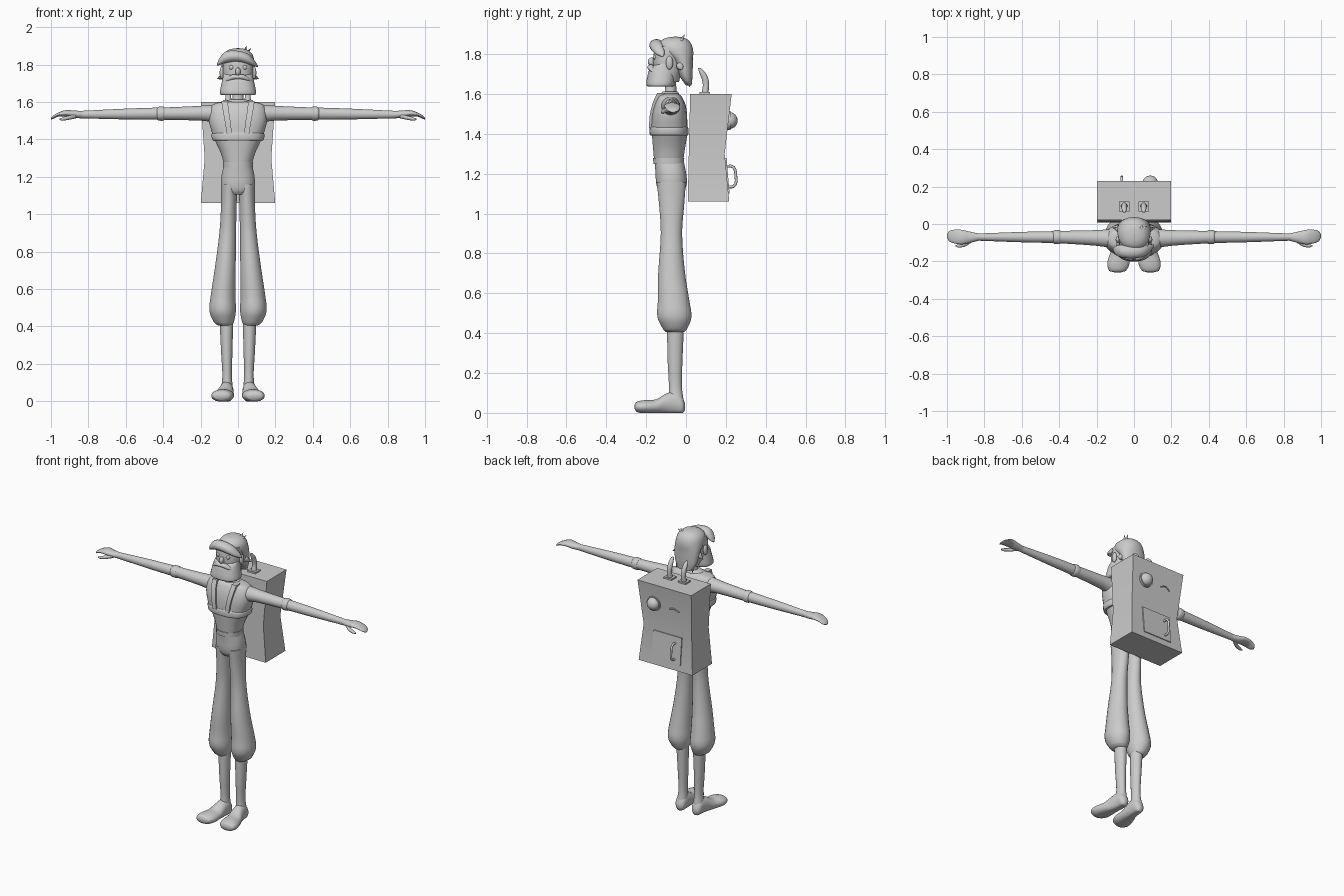
import bpy, bmesh, math
from mathutils import Vector


def finish(name, bm, mirror=False, angle=40):
    bmesh.ops.recalc_face_normals(bm, faces=bm.faces)
    me = bpy.data.meshes.new(name)
    bm.to_mesh(me)
    bm.free()
    ob = bpy.data.objects.new(name, me)
    bpy.context.collection.objects.link(ob)
    bpy.ops.object.select_all(action='DESELECT')
    ob.select_set(True)
    bpy.context.view_layer.objects.active = ob
    bpy.ops.object.shade_smooth_by_angle(angle=math.radians(angle))
    if mirror:
        ob.modifiers.new("Mirror", 'MIRROR').use_mirror_merge = False
    return ob


def smooth_rings(rings, steps):
    """Hermite interpolation of ring values along the loft axis."""
    n = len(rings)
    slope = []
    for i in range(n):
        a, b = rings[max(i - 1, 0)], rings[min(i + 1, n - 1)]
        slope.append([(q - p) / (b[0] - a[0]) for p, q in zip(a, b)])
    out = []
    for i in range(n - 1):
        a, b = rings[i], rings[i + 1]
        d = b[0] - a[0]
        for s in range(steps):
            u = s / steps
            h = (2*u**3 - 3*u*u + 1, u**3 - 2*u*u + u, 3*u*u - 2*u**3, u**3 - u*u)
            out.append([h[0]*p + h[1]*d*m + h[2]*q + h[3]*d*k
                        for p, m, q, k in zip(a, slope[i], b, slope[i + 1])])
    return out + [rings[-1]]


def loft(name, axis, rings, n=24, p=2.0, steps=4, mirror=False):
    """rings: (t, centre a, centre b, radius a, radius b); p shapes a superellipse."""
    bm = bmesh.new()
    loops = []
    for t, a, b, ra, rb in smooth_rings(rings, steps):
        loop = []
        for i in range(n):
            w = 2 * math.pi * (i + 0.5) / n
            c, s = math.cos(w), math.sin(w)
            if n == 4:
                c, s = c * math.sqrt(2), s * math.sqrt(2)
            u = a + max(ra, .001) * math.copysign(abs(c) ** (2 / p), c)
            v = b + max(rb, .001) * math.copysign(abs(s) ** (2 / p), s)
            co = {'X': (t, u, v), 'Y': (u, t, v), 'Z': (u, v, t)}[axis]
            loop.append(bm.verts.new((co[0], co[1], max(co[2], 0))))
        loops.append(loop)
    for l0, l1 in zip(loops, loops[1:]):
        for i in range(n):
            j = (i + 1) % n
            bm.faces.new((l0[i], l0[j], l1[j], l1[i]))
    bm.faces.new(loops[0])
    bm.faces.new(loops[-1])
    return finish(name, bm, mirror)


def ball(name, loc, scale, mirror=False):
    bm = bmesh.new()
    bmesh.ops.create_uvsphere(bm, u_segments=20, v_segments=12, radius=1)
    bmesh.ops.scale(bm, vec=scale, verts=bm.verts)
    bmesh.ops.translate(bm, vec=loc, verts=bm.verts)
    return finish(name, bm, mirror)


def box(name, loc, size, tilt=0, mirror=False):
    bm = bmesh.new()
    bmesh.ops.create_cube(bm, size=1)
    bmesh.ops.scale(bm, vec=size, verts=bm.verts)
    ob = finish(name, bm, mirror)
    ob.location, ob.rotation_euler.x = loc, tilt
    return ob


def spike(name, base, tip, r, mirror=False):
    bm = bmesh.new()
    bmesh.ops.create_cone(bm, segments=10, radius1=r, radius2=0, depth=1, cap_ends=True)
    base, tip = Vector(base), Vector(tip)
    rot = (tip - base).to_track_quat('Z', 'Y')
    for v in bm.verts:
        v.co = base + rot @ Vector((v.co.x, v.co.y, (v.co.z + .5) * (tip - base).length))
    return finish(name, bm, mirror)


def tube(name, pts, r):
    cu = bpy.data.curves.new(name, 'CURVE')
    cu.dimensions, cu.bevel_depth, cu.use_fill_caps = '3D', r, True
    sp = cu.splines.new('BEZIER')
    sp.bezier_points.add(len(pts) - 1)
    for bp, co in zip(sp.bezier_points, pts):
        bp.co = co
        bp.handle_left_type = bp.handle_right_type = 'AUTO'
    ob = bpy.data.objects.new(name, cu)
    bpy.context.collection.objects.link(ob)


# legs
loft("foot", 'Y', [(-.258, .088, .03, .02, .01), (-.25, .088, .03, .045, .024),
                   (-.21, .083, .03, .06, .034), (-.15, .074, .032, .052, .036),
                   (-.10, .065, .045, .042, .052), (-.05, .06, .05, .036, .058),
                   (-.018, .06, .038, .03, .042), (-.004, .06, .03, .012, .015)], mirror=True)
loft("shin", 'Z', [(.05, .06, -.05, .034, .04), (.13, .058, -.053, .026, .033),
                   (.25, .06, -.055, .03, .037), (.43, .062, -.053, .037, .043)], mirror=True)
loft("trouser_leg", 'Z', [(.405, .07, -.055, .035, .045), (.42, .075, -.055, .052, .06),
                          (.48, .082, -.058, .071, .086), (.56, .08, -.062, .067, .08),
                          (.70, .069, -.072, .057, .068), (.90, .055, -.073, .045, .054),
                          (1.05, .049, -.072, .042, .064), (1.16, .047, -.074, .044, .074)],
     mirror=True)
loft("pelvis", 'Z', [(1.105, 0, -.074, .06, .055), (1.125, 0, -.073, .083, .07),
                     (1.16, 0, -.073, .091, .078), (1.21, 0, -.077, .088, .077),
                     (1.265, 0, -.085, .075, .074)], p=2.3)

# torso
loft("belt", 'Z', [(1.25, 0, -.087, .08, .077), (1.28, 0, -.087, .081, .079)], p=2.3)
loft("waist", 'Z', [(1.27, 0, -.087, .075, .074), (1.33, 0, -.085, .094, .081),
                    (1.40, 0, -.082, .127, .09)], p=2.3)
loft("chest_band", 'Z', [(1.392, 0, -.084, .132, .094), (1.40, 0, -.085, .139, .098),
                         (1.428, 0, -.085, .142, .098), (1.436, 0, -.085, .136, .094)], p=2.5)
loft("vest", 'Z', [(1.42, 0, -.085, .135, .093), (1.49, 0, -.084, .155, .09),
                   (1.54, 0, -.082, .156, .082), (1.575, 0, -.082, .145, .068),
                   (1.594, 0, -.082, .12, .055), (1.604, 0, -.08, .06, .036)], p=2.6)
loft("front_strap", 'Z', [(1.43, .046, -.179, .014, .007), (1.50, .056, -.174, .015, .007),
                          (1.56, .066, -.156, .016, .009), (1.605, .072, -.125, .017, .02)],
     n=4, mirror=True)
loft("neck", 'Z', [(1.58, 0, -.08, .038, .036), (1.61, 0, -.077, .031, .029),
                   (1.70, 0, -.077, .03, .028)])
loft("collar", 'Z', [(1.59, 0, -.08, .07, .048), (1.605, 0, -.08, .064, .044),
                     (1.614, 0, -.08, .042, .036)])

# arms and hands
loft("sleeve", 'X', [(.11, -.078, 1.535, .05, .053), (.16, -.076, 1.54, .046, .044),
                     (.22, -.074, 1.54, .041, .039), (.40, -.07, 1.538, .033, .033)], mirror=True)
loft("cuff", 'X', [(.392, -.07, 1.538, .034, .034), (.40, -.07, 1.538, .038, .038),
                   (.425, -.07, 1.538, .037, .037), (.432, -.07, 1.538, .032, .032)], mirror=True)
loft("forearm", 'X', [(.42, -.07, 1.538, .032, .033), (.60, -.07, 1.536, .028, .029),
                      (.84, -.07, 1.533, .019, .02), (.87, -.07, 1.533, .019, .019)], mirror=True)
loft("hand", 'X', [(.83, -.07, 1.533, .019, .019), (.88, -.071, 1.535, .031, .02),
                   (.92, -.07, 1.54, .039, .017), (.96, -.067, 1.533, .037, .011),
                   (.99, -.065, 1.518, .026, .009), (1.0, -.065, 1.511, .008, .004)], mirror=True)
loft("thumb", 'X', [(.865, -.082, 1.525, .014, .012), (.90, -.106, 1.517, .013, .011),
                    (.935, -.116, 1.51, .01, .009), (.955, -.117, 1.507, .003, .003)], mirror=True)

# head
loft("head", 'Z', [(1.66, 0, -.09, .06, .055), (1.71, 0, -.092, .076, .068),
                   (1.78, 0, -.092, .081, .073), (1.84, 0, -.088, .078, .068)], p=2.3)
loft("hair", 'Z', [(1.643, 0, .014, .05, .014), (1.69, 0, .0, .076, .033),
                   (1.77, 0, -.018, .087, .053), (1.815, 0, -.045, .088, .082),
                   (1.85, 0, -.055, .08, .083), (1.873, 0, -.055, .06, .064),
                   (1.884, 0, -.054, .035, .038), (1.888, 0, -.052, .006, .008)], p=2.2)
loft("fringe", 'X', [(-.113, -.135, 1.80, .004, .004), (-.10, -.14, 1.815, .022, .018),
                     (-.07, -.145, 1.838, .033, .03), (-.01, -.148, 1.845, .036, .03),
                     (.05, -.143, 1.832, .032, .028), (.085, -.13, 1.81, .022, .018),
                     (.107, -.115, 1.79, .004, .004)])
loft("beard", 'Z', [(1.637, 0, -.13, .09, .062), (1.645, 0, -.128, .098, .072),
                    (1.69, 0, -.122, .091, .072), (1.73, 0, -.115, .082, .066),
                    (1.75, 0, -.10, .08, .055)], p=2.4)
loft("moustache", 'X', [(.0, -.178, 1.733, .016, .011), (.025, -.177, 1.734, .017, .014),
                        (.055, -.167, 1.722, .014, .011), (.075, -.155, 1.71, .003, .003)],
     mirror=True)
ball("nose", (0, -.172, 1.762), (.014, .02, .022))
ball("ear", (.086, -.083, 1.757), (.012, .018, .034), mirror=True)
ball("eye", (.035, -.155, 1.785), (.013, .01, .013), mirror=True)
spike("side_tuft", (.075, -.03, 1.74), (.115, -.02, 1.722), .02, mirror=True)
spike("nape_tuft", (.05, .0, 1.68), (.062, .02, 1.635), .018, mirror=True)
spike("crown_tuft_a", (.035, -.03, 1.865), (.045, -.005, 1.9), .012)
spike("crown_tuft_b", (.045, -.03, 1.86), (.07, -.01, 1.888), .012)

# backpack with pinched middle
loft("backpack", 'Z', [(1.06, 0, .113, .199, .104), (1.3, 0, .104, .178, .09),
                       (1.6, 0, .125, .199, .104)], n=4, steps=1)
box("pipe_plate", (0, .094, 1.603), (.001, .001, .001)).hide_render = True
bpy.data.objects.remove(bpy.data.objects["pipe_plate"])
loft("pipe_plate", 'Z', [(1.595, .052, .094, .029, .026), (1.61, .052, .094, .029, .026)],
     n=4, steps=1, mirror=True)
loft("exhaust_pipe", 'Z', [(1.60, .052, .094, .018, .018), (1.64, .052, .1, .015, .016),
                           (1.675, .052, .096, .015, .017), (1.705, .052, .083, .014, .016),
                           (1.728, .052, .069, .009, .008), (1.732, .052, .066, .003, .004)],
     n=16, mirror=True)

# dome lamp, vent, hatch and handle on the back face
ball("dome_lamp", (.087, .219, 1.467), (.042, .04, .042))
loft("lamp_rim", 'Y', [(.195, .087, 1.467, .048, .048), (.224, .087, 1.467, .048, .048)], steps=1)
tube("gauge_arc", [(-.03, .217, 1.462), (-.065, .22, 1.472), (-.10, .217, 1.455)], .004)
box("hatch", (-.005, .202, 1.19), (.21, .018, .18), tilt=math.radians(5))
tube("hatch_handle", [(-.065, .20, 1.237), (-.065, .235, 1.235), (-.065, .25, 1.19),
                      (-.065, .242, 1.14), (-.065, .208, 1.133)], .007)
